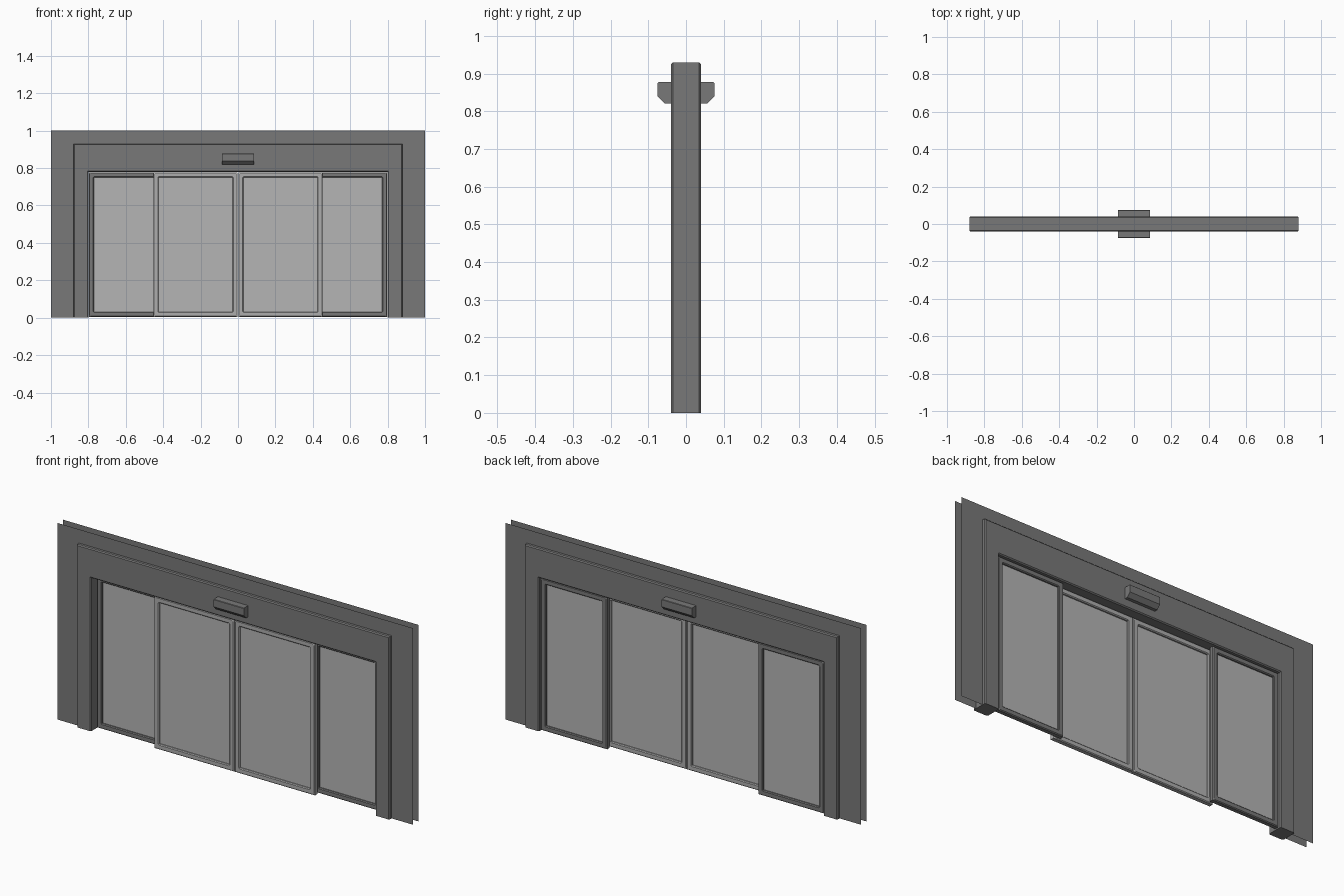
import bpy, bmesh

if "Cube" in bpy.data.objects:
    bpy.data.objects.remove(bpy.data.objects["Cube"])


def material(name, v):
    m = bpy.data.materials.new(name)
    m.diffuse_color = (v, v, v, 1)
    m.use_nodes = True
    m.node_tree.nodes["Principled BSDF"].inputs["Base Color"].default_value = m.diffuse_color
    return m


DARK = material("dark_metal", 0.19)
LIGHT = material("light_metal", 0.42)
GLASS = material("pane_grey", 0.46)


def finish(bm, name, mat, bevel=0.0):
    bmesh.ops.recalc_face_normals(bm, faces=bm.faces)
    if bevel:
        # chamfer long edges of the front and back faces, keep floor cuts square
        edges = [e for e in bm.edges
                 if abs(e.verts[0].co.y - e.verts[1].co.y) < 1e-5
                 and max(v.co.z for v in e.verts) > 1e-4]
        bmesh.ops.bevel(bm, geom=edges, offset=bevel, segments=1, affect='EDGES')
    me = bpy.data.meshes.new(name)
    bm.to_mesh(me)
    bm.free()
    me.materials.append(mat)
    ob = bpy.data.objects.new(name, me)
    bpy.context.collection.objects.link(ob)
    return ob


def portal_outline(xo, zo, xi, zi):
    return [(-xo, 0), (-xo, zo), (xo, zo), (xo, 0),
            (xi, 0), (xi, zi), (-xi, zi), (-xi, 0)]


def prism(name, outline, y0, y1, mat, bevel=0.0):
    bm = bmesh.new()
    f = bm.faces.new([bm.verts.new((x, y0, z)) for x, z in outline])
    r = bmesh.ops.extrude_face_region(bm, geom=[f])
    for v in r["geom"]:
        if isinstance(v, bmesh.types.BMVert):
            v.co.y = y1
    # the source face survives as the opposite cap
    return finish(bm, name, mat, bevel)


def ring(name, x0, x1, z0, z1, w, y0, y1, mat, bevel):
    bm = bmesh.new()
    loops = []
    for y in (y0, y1):
        for d in (0, w):
            loops.append([bm.verts.new(p) for p in (
                (x0 + d, y, z0 + d), (x1 - d, y, z0 + d),
                (x1 - d, y, z1 - d), (x0 + d, y, z1 - d))])
    fo, fi, bo, bi = loops
    for a, b in ((fo, fi), (fi, bi), (bi, bo), (bo, fo)):
        for i in range(4):
            j = (i + 1) % 4
            bm.faces.new((a[i], a[j], b[j], b[i]))
    return finish(bm, name, mat, bevel)


def door(name, x0, x1, z0, z1, y0, y1, mat):
    w = 0.027
    ring(name + "_frame", x0, x1, z0, z1, w, y0, y1, mat, 0.004)
    yc = (y0 + y1) / 2
    a, b, c, d = x0 + w - 0.002, x1 - w + 0.002, z0 + w - 0.002, z1 - w + 0.002
    prism(name + "_glass", [(a, c), (b, c), (b, d), (a, d)],
          yc - 0.003, yc + 0.003, GLASS)


# Thin wall skins in front and behind
for name, y in (("wall_front", -0.022), ("wall_back", 0.022)):
    bm = bmesh.new()
    pts = portal_outline(1.0, 1.0, 0.875, 0.925)
    if y > 0:
        pts.reverse()
    f = bm.faces.new([bm.verts.new((x, y, z)) for x, z in pts])
    f.normal_update()
    if f.normal.y * y < 0:
        f.normal_flip()
    me = bpy.data.meshes.new(name)
    bm.to_mesh(me)
    bm.free()
    me.materials.append(DARK)
    bpy.context.collection.objects.link(bpy.data.objects.new(name, me))

# Door surround
prism("door_surround", portal_outline(0.88, 0.93, 0.80, 0.78), -0.04, 0.04, DARK, 0.005)

# Fixed side panels (rear track) and sliding panels (front track)
for side, s in (("left", -1), ("right", 1)):
    xa, xb = sorted((s * 0.797, s * 0.425))
    door("fixed_panel_" + side, xa, xb, 0.004, 0.777, 0.003, 0.03, DARK)
    xa, xb = sorted((s * 0.452, s * 0.002))
    door("sliding_door_" + side, xa, xb, 0.004, 0.777, -0.03, -0.003, LIGHT)

# Motion sensor housings on both faces
for name, s in (("sensor_front", -1), ("sensor_back", 1)):
    prof = [(0.038, 0.877), (0.073, 0.877), (0.075, 0.875),
            (0.075, 0.839), (0.056, 0.82), (0.038, 0.82)]
    bm = bmesh.new()
    ends = [[bm.verts.new((x, s * y, z)) for y, z in prof] for x in (-0.085, 0.085)]
    for e in ends:
        bm.faces.new(e)
    for i in range(len(prof)):
        j = (i + 1) % len(prof)
        bm.faces.new((ends[0][i], ends[0][j], ends[1][j], ends[1][i]))
    finish(bm, name, DARK)
